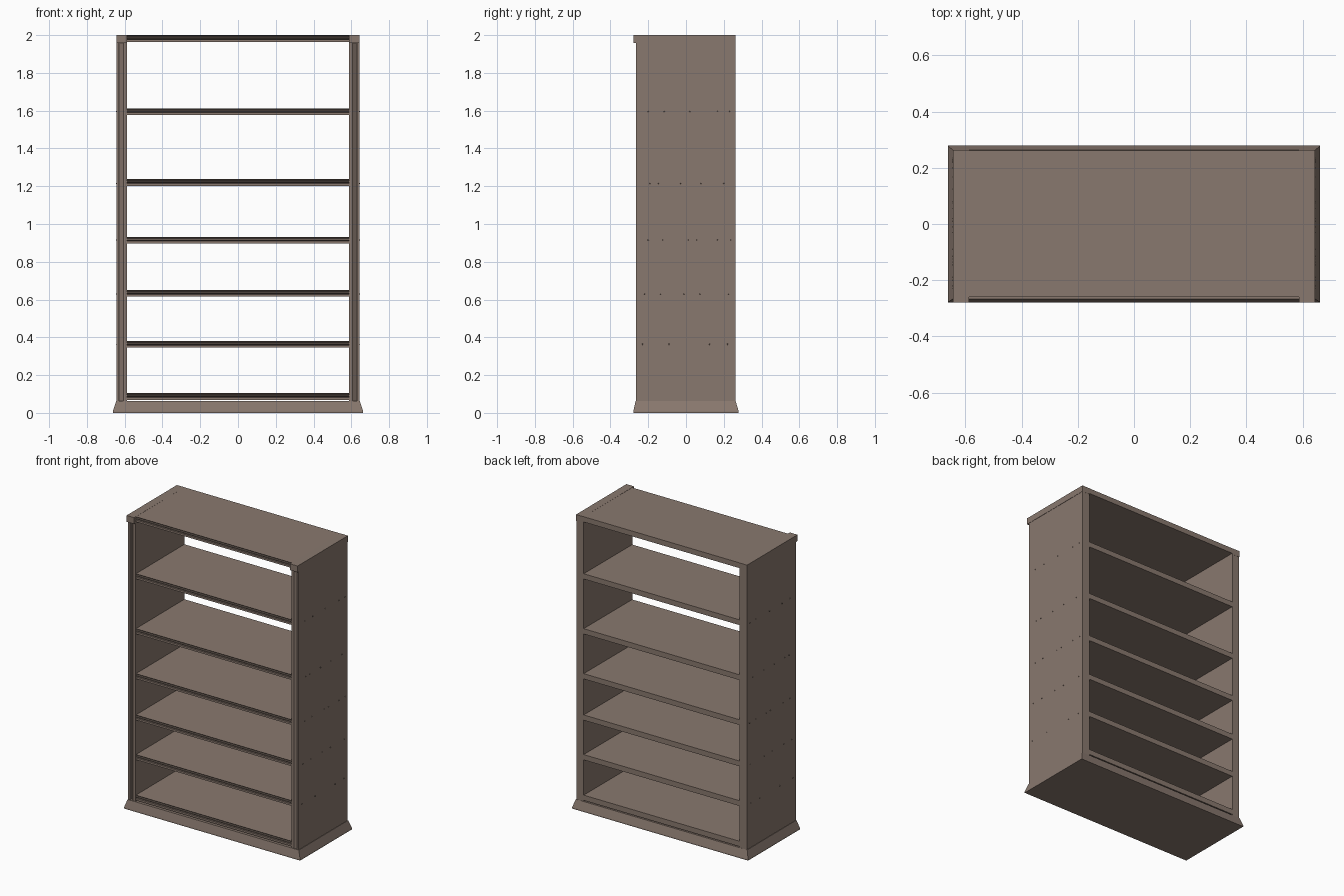
import bpy, bmesh
from mathutils import Matrix, Vector

cube = bpy.data.objects.get("Cube")
if cube:
    bpy.data.objects.remove(cube, do_unlink=True)

wood = bpy.data.materials.new("grey_brown_wood")
wood.use_nodes = True
colour = (0.25, 0.19, 0.157, 1)
wood.diffuse_color = colour
wood.node_tree.nodes["Principled BSDF"].inputs["Base Color"].default_value = colour

INNER, OUTER = 0.587, 0.642
FRONT, BACK = -0.264, 0.262


def finish(name, bm):
    bmesh.ops.recalc_face_normals(bm, faces=bm.faces)
    mesh = bpy.data.meshes.new(name)
    bm.to_mesh(mesh)
    bm.free()
    mesh.materials.append(wood)
    obj = bpy.data.objects.new(name, mesh)
    bpy.context.collection.objects.link(obj)
    return obj


def extrude(name, points, offset):
    """Closed profile swept along an offset."""
    bm = bmesh.new()
    face = bm.faces.new([bm.verts.new(p) for p in points])
    result = bmesh.ops.extrude_face_region(bm, geom=[face], use_keep_orig=True)
    verts = [g for g in result["geom"] if isinstance(g, bmesh.types.BMVert)]
    bmesh.ops.translate(bm, verts=verts, vec=offset)
    return finish(name, bm)


def box(name, lo, hi):
    lo, hi = Vector(lo), Vector(hi)
    bm = bmesh.new()
    matrix = Matrix.Translation((lo + hi) / 2) @ Matrix.Diagonal((*(hi - lo), 1))
    bmesh.ops.create_cube(bm, size=1, matrix=matrix)
    return finish(name, bm)


# Flared plinth: stacked rectangles of half width, front, back, height
bm = bmesh.new()
rings = []
for w, f, b, z in ((0.663, -0.279, 0.279, 0), (0.663, -0.279, 0.279, 0.008),
                   (0.645, -0.267, 0.263, 0.062)):
    rings.append([bm.verts.new(p) for p in
                  ((-w, f, z), (w, f, z), (w, b, z), (-w, b, z))])
for low, high in zip(rings, rings[1:]):
    for i in range(4):
        j = (i + 1) % 4
        bm.faces.new((low[i], low[j], high[j], high[i]))
bm.faces.new(rings[0])
bm.faces.new(rings[-1])
finish("plinth", bm)

# Side panels with a grooved front edge, and the end caps above them
for side, s in (("right", -1), ("left", 1)):
    outline = ((INNER, FRONT), (0.605, FRONT), (0.629, FRONT + 0.02),
               (0.63, FRONT), (OUTER, FRONT), (OUTER, BACK), (INNER, BACK))
    extrude(side + "_panel", [(s * x, y, 0.062) for x, y in outline], (0, 0, 1.895))
    x0, x1 = sorted((s * INNER, s * 0.644))
    box(side + "_top_cap", (x0, -0.279, 1.957), (x1, 0.263, 2))

# Shelves and top board with a double-grooved front edge
edge = ((0, -0.001), (0.009, -0.009), (0, -0.010), (0, -0.016),
        (0.009, -0.022), (0, -0.023), (0, -0.036))
levels = (0.105, 0.381, 0.651, 0.932, 1.238, 1.612, 2.0)
for number, top in enumerate(levels, 1):
    name = "top_board" if top == 2 else "shelf_%d" % number
    points = [(-INNER, BACK, top - 0.036), (-INNER, BACK, top)]
    points += [(-INNER, -0.26 + dy, top + dz) for dy, dz in edge]
    extrude(name, points, (2 * INNER, 0, 0))

# Small nail tips through both side panels at shelf height
nails = {
    1.595: (-0.2, -0.115, 0.02, 0.167, 0.23),
    1.215: (-0.19, -0.145, -0.03, 0.08, 0.2),
    0.915: (-0.2, -0.125, 0.01, 0.055, 0.167, 0.235),
    0.63: (-0.22, -0.135, -0.01, 0.075, 0.225),
    0.363: (-0.23, -0.09, 0.125, 0.22),
}
bm = bmesh.new()
for z, row in nails.items():
    for y in row:
        for s in (-1, 1):
            matrix = (Matrix.Translation((s * OUTER, y, z))
                      @ Matrix.Rotation(s * 1.5708, 4, "Y"))
            bmesh.ops.create_cone(bm, cap_ends=True, segments=6, radius1=0.005,
                                  radius2=0.002, depth=0.008, matrix=matrix)
finish("nail_tips", bm)
